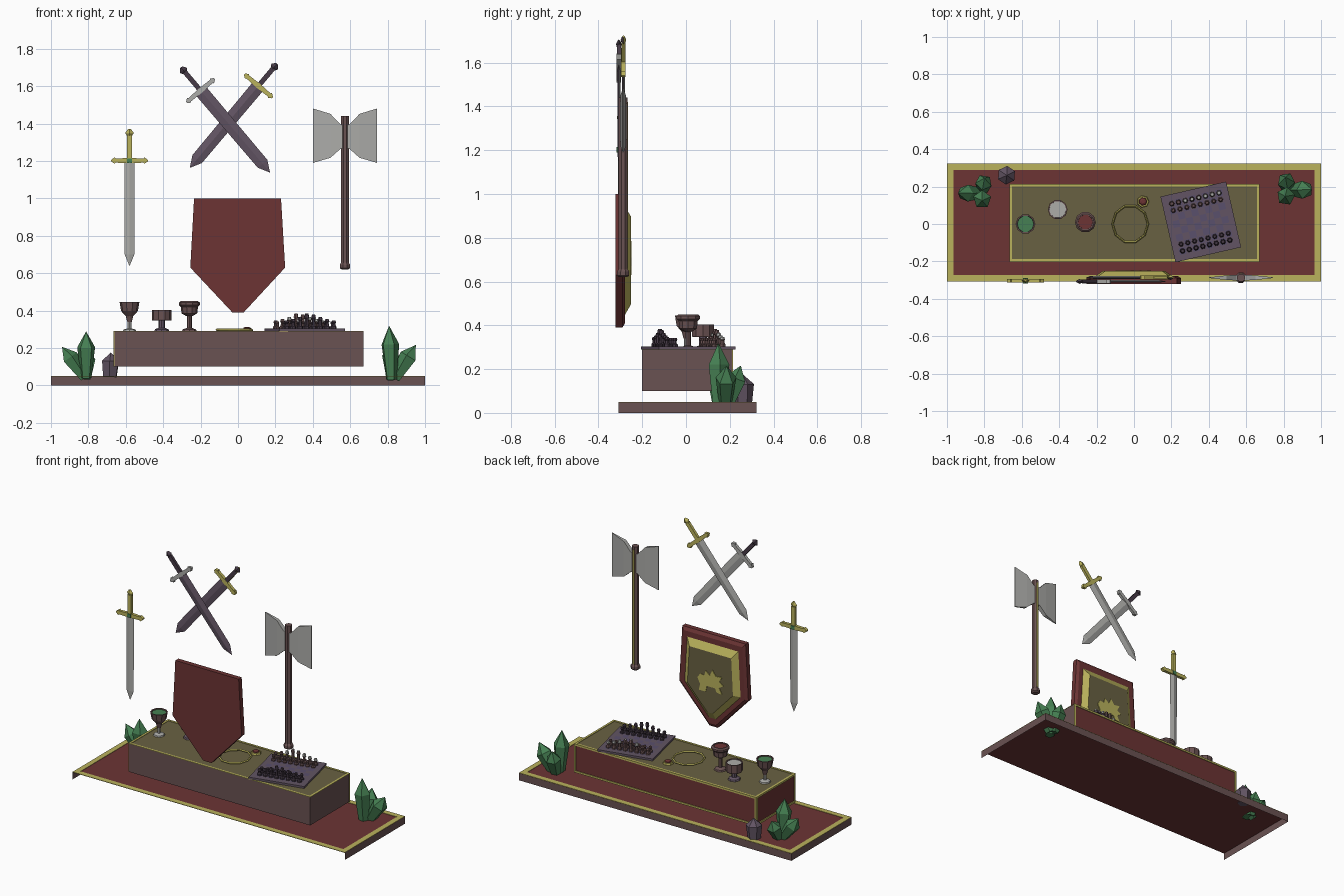
import bpy, bmesh, math
from mathutils import Matrix, Vector

if "Cube" in bpy.data.objects:
    bpy.data.objects.remove(bpy.data.objects["Cube"])


def material(name, r, g, b):
    m = bpy.data.materials.new(name)
    m.diffuse_color = [((c / 255 + 0.055) / 1.055) ** 2.4 for c in (r, g, b)] + [1]
    m.use_nodes = True
    m.node_tree.nodes["Principled BSDF"].inputs["Base Color"].default_value = m.diffuse_color
    return m


GOLD = material("gold", 186, 178, 92)
RED = material("deep red", 108, 52, 52)
BROWN = material("brown wood", 106, 82, 82)
OLIVE = material("olive cloth", 105, 97, 66)
SILVER = material("silver", 172, 172, 169)
GREEN = material("green crystal", 70, 128, 83)
PURPLE = material("blade back purple", 98, 84, 99)
VIOLET = material("board violet", 90, 80, 108)
DARK = material("dark plum", 70, 58, 70)
I = Matrix.Identity(4)


def finish(name, bm, mats, rule=None, matrix=I, recalc=True):
    bm.transform(matrix)
    if recalc:
        bmesh.ops.recalc_face_normals(bm, faces=bm.faces)
    bm.normal_update()
    if rule:
        for f in bm.faces:
            f.material_index = rule(f)
    me = bpy.data.meshes.new(name)
    bm.to_mesh(me)
    bm.free()
    for m in mats:
        me.materials.append(m)
    ob = bpy.data.objects.new(name, me)
    bpy.context.collection.objects.link(ob)
    return ob


def loft(name, loops, mats, rule=None, matrix=I):
    """Skin closed loops of equal length and cap both ends."""
    bm = bmesh.new()
    rows = [[bm.verts.new(p) for p in lp] for lp in loops]
    n = len(rows[0])
    for a, b in zip(rows, rows[1:]):
        for i in range(n):
            bm.faces.new((a[i], a[(i + 1) % n], b[(i + 1) % n], b[i]))
    bm.faces.new(rows[0])
    bm.faces.new(rows[-1])
    return finish(name, bm, mats, rule, matrix)


def lathe(name, profile, n, mats, matrix=I, rule=None, turn=0.0):
    loops = [[(r * math.cos(2 * math.pi * i / n + turn),
               r * math.sin(2 * math.pi * i / n + turn), z) for i in range(n)]
             for r, z in profile]
    return loft(name, loops, mats, rule, matrix)


def box(name, x0, x1, y0, y1, z0, z1, mat, matrix=I, rule=None):
    lp = lambda z: [(x0, y0, z), (x1, y0, z), (x1, y1, z), (x0, y1, z)]
    mats = mat if isinstance(mat, list) else [mat]
    return loft(name, [lp(z0), lp(z1)], mats, rule, matrix)


def T(x, y, z):
    return Matrix.Translation((x, y, z))


def border(name, u0, u1, v0, v1, w, place):
    """Four gold strips; place maps u/v ranges to box limits."""
    for i, r in enumerate([(u0, u1, v0, v0 + w), (u0, u1, v1 - w, v1),
                           (u0, u0 + w, v0 + w, v1 - w), (u1 - w, u1, v0 + w, v1 - w)]):
        box(f"{name}_{i + 1}", *place(*r), GOLD)


# Base: open-bottomed carpeted platform, open towards -y
bm = bmesh.new()
c = [(-1, -.308), (1, -.308), (1, .323), (-1, .323)]
top = [bm.verts.new((x, y, .047)) for x, y in c]
bot = [bm.verts.new((x, y, 0)) for x, y in c]
bm.faces.new(top)
for i in (1, 2, 3):
    j = (i + 1) % 4
    bm.faces.new((bot[i], bot[j], top[j], top[i]))
finish("platform", bm, [RED, BROWN], lambda f: 0 if abs(f.normal.z) > .5 else 1, recalc=False)
border("platform_trim", -1, 1, -.308, .323, .035, lambda a, b, c, d: (a, b, c, d, .0475, .05))

# Pedestal with framed top and faces
box("pedestal", -.66, .67, -.2, .21, .1, .287, [BROWN, RED, OLIVE],
    rule=lambda f: 2 if f.normal.z > .5 else 1 if f.normal.y > .5 or f.normal.x < -.5 else 0)
border("pedestal_top_trim", -.665, .672, -.202, .215, .014, lambda a, b, c, d: (a, b, c, d, .287, .29))
border("pedestal_long_trim", -.665, .672, .1, .29, .012, lambda a, b, c, d: (a, b, .21, .215, c, d))
border("pedestal_end_trim", -.2, .21, .1, .29, .012, lambda a, b, c, d: (-.666, -.66, a, b, c, d))

# Shield: red plate, raised gold bevel, olive panel and beast emblem
outline = [(-.235, 1), (.23, 1), (.252, .63), (.03, .39), (-.03, .39), (-.255, .63)]


def shield_loop(y, s):
    return [(x * s, y, .70 + (z - .70) * s) for x, z in outline]


loft("shield_plate", [shield_loop(-.322, 1), shield_loop(-.29, 1), shield_loop(-.278, .93)], [RED])
loft("shield_panel", [shield_loop(-.28, .82), shield_loop(-.252, .66)], [GOLD, OLIVE],
     lambda f: 1 if f.normal.y > .9 else 0)
beast = [(-.09, .64), (-.05, .645), (-.04, .67), (.02, .67), (.03, .63), (.08, .63), (.07, .67),
         (.09, .71), (.07, .74), (.04, .735), (.03, .77), (.0, .745), (-.02, .785), (-.045, .75),
         (-.09, .755), (-.07, .72), (-.1, .70), (-.07, .68)]
loft("shield_emblem", [[(x, y, z) for x, z in beast] for y in (-.253, -.248)], [GOLD])


# Swords: hung by the pommel, blade pointing along local -z
def sword(name, x, y, z, ang, length, g, w, hilt, guard, back):
    M = T(x, y, z) @ Matrix.Rotation(ang, 4, 'Y')
    rule = lambda f: 1 if f.normal.y < 0 else 0

    def diamond(hw, d, zz):
        return [(hw, 0, zz), (0, d, zz), (-hw, 0, zz), (0, -d, zz)]
    loft(name + "_blade", [diamond(w, .007, -g), diamond(w * .92, .007, -length + .06),
                           diamond(.001, .001, -length)], [SILVER, back], rule, M)
    grip = [hilt, DARK if back is PURPLE else hilt]
    box(name + "_grip", -.013, .013, -.009, .009, -g, -.03, grip, M, rule)
    loft(name + "_pommel", [diamond(.008, .006, 0), diamond(.023, .013, -.02),
                            diamond(.01, .008, -.042)], grip, rule, M)
    for s in (-1, 1):
        def sec(px, h):
            return [(s * px, a * .01, -g + b * h) for a, b in ((-1, -1), (1, -1), (1, 1), (-1, 1))]
        loft(name + "_guard", [sec(0, .014), sec(.075, .011), sec(.08, .017), sec(.098, .004)],
             [guard], None, M)
    return M


M = sword("single_sword", -.58, -.303, 1.37, 0, .73, .168, .028, GOLD, GOLD, SILVER)
box("sword_gem", -.013, .013, -.014, .014, -.18, -.156, GREEN, M)
sword("crossed_sword_left", -.305, -.307, 1.70, -math.atan2(.466, .55), .735, .162, .036,
      DARK, SILVER, PURPLE)
sword("crossed_sword_right", .209, -.286, 1.72, math.atan2(.466, .556), .725, .155, .036,
      GOLD, GOLD, PURPLE)

# Double-bladed axe
lathe("axe_shaft", [(.022, .64), (.022, 1.44)], 8, [BROWN], T(.572, -.287, 0), turn=math.pi / 8)
lathe("axe_knob", [(.02, .62), (.03, .628), (.03, .645), (.02, .66)], 8, [BROWN],
      T(.572, -.287, 0), turn=math.pi / 8)
box("axe_inlay", .566, .578, -.268, -.264, .66, 1.42, GOLD)
for s in (-1, 1):
    def slab(px, lo, hi, t):
        return [(.572 + s * px, -.287 + a * t, zz) for a, zz in ((-1, lo), (1, lo), (1, hi), (-1, hi))]
    loft("axe_blade", [slab(.0, 1.27, 1.39, .015), slab(.024, 1.265, 1.395, .015),
                       slab(.078, 1.217, 1.452, .012), slab(.17, 1.19, 1.48, .002)], [SILVER])


# Crystals: tapered faceted points aimed from base to tip
def crystal(name, base, tip, r, mat, n=5, low=.6):
    b, t = Vector(base), Vector(tip)
    L = (t - b).length
    M = T(*b) @ (t - b).to_track_quat('Z', 'Y').to_matrix().to_4x4()
    lathe(name, [(r * low, 0), (r, L * .66), (.001, L)], n, [mat], M, turn=.3)


for b, t, r in [((-.812, .145, .04), (-.812, .125, .287), .05),
                ((-.82, .165, .04), (-.94, .165, .205), .047),
                ((-.81, .18, .04), (-.80, .245, .18), .046),
                ((.82, .15, .03), (.808, .148, .317), .05),
                ((.84, .18, .035), (.95, .185, .215), .05),
                ((.82, .19, .035), (.81, .25, .215), .048)]:
    crystal("green_crystal", b, t, r, GREEN)
crystal("purple_crystal", (-.685, .262, .045), (-.68, .26, .175), .05, PURPLE, 6, .8)


# Goblets with coloured contents
def goblet(name, x, y, cup, stem, top_r, top_z, cup_mat, fill, foot_mat):
    M = T(x, y, .29)
    lathe(name + "_cup", cup, 10, [cup_mat], M)
    lathe(name + "_foot", stem, 8, [foot_mat], M)
    lathe(name + "_fill", [(top_r, top_z - .004), (top_r, top_z)], 10, [fill], M)


goblet("tall_goblet", -.58, 0, [(.012, .05), (.02, .08), (.045, .108), (.053, .155), (.046, .155), (.043, .14)],
       [(.036, 0), (.033, .008), (.01, .015), (.01, .055)], .044, .149, BROWN, GREEN, SILVER)
goblet("low_goblet", -.408, .077, [(.05, .056), (.053, .062), (.053, .114), (.046, .114), (.045, .1)],
       [(.04, 0), (.036, .01), (.018, .018), (.018, .06)], .046, .109, BROWN, SILVER, PURPLE)
goblet("round_goblet", -.26, .01, [(.015, .08), (.042, .095), (.046, .13), (.056, .14), (.056, .152), (.047, .16), (.04, .16), (.038, .148)],
       [(.04, 0), (.036, .009), (.013, .018), (.013, .085)], .04, .155, BROWN, RED, BROWN)

# Necklace and pendant
bpy.ops.mesh.primitive_torus_add(major_segments=10, minor_segments=4, major_radius=.1, minor_radius=.006,
                                 location=(-.02, 0, .297))
chain = bpy.context.object
chain.name = "necklace_chain"
chain.scale.x = .95
chain.data.materials.append(GOLD)
lathe("pendant_setting", [(.033, 0), (.03, .012)], 7, [GOLD], T(.048, .12, .29))
lathe("pendant_gem", [(.023, 0), (.02, .008), (.01, .013)], 7, [RED], T(.048, .12, .3))

# Chessboard, tiles and pieces
B = T(.357, .011, .29) @ Matrix.Rotation(math.radians(12.9), 4, 'Z')
box("chessboard", -.18, .18, -.18, .18, 0, .013, PURPLE, B)
S = .037
bm = bmesh.new()
bmesh.ops.create_grid(bm, x_segments=8, y_segments=8, size=4 * S)
for f in bm.faces:
    p = f.calc_center_median()
    f.material_index = (math.floor(p.x / S) + math.floor(p.y / S)) % 2
finish("chess_tiles", bm, [VIOLET, PURPLE], None, B @ T(0, 0, .0145), recalc=False)
heights = [.042, .05, .062, .08, .074, .062, .05, .042]
for side, mat in ((1, BROWN), (-1, DARK)):
    for k in range(8):
        x, h = (k - 3.5) * S, heights[k]
        lathe("chess_piece", [(.015, 0), (.015, .01), (.010, .016), (.009, h * .65), (.013, h * .75), (.009, h)],
              6, [mat, SILVER if side > 0 and k > 1 else mat], B @ T(x, side * 3.5 * S, .014),
              lambda f: 1 if f.normal.z > .2 and f.calc_center_median().z > .33 else 0)
        lathe("chess_pawn", [(.014, 0), (.014, .008), (.008, .014), (.008, .024), (.011, .03), (.008, .038)],
              6, [mat], B @ T(x, side * 2.5 * S, .014))
